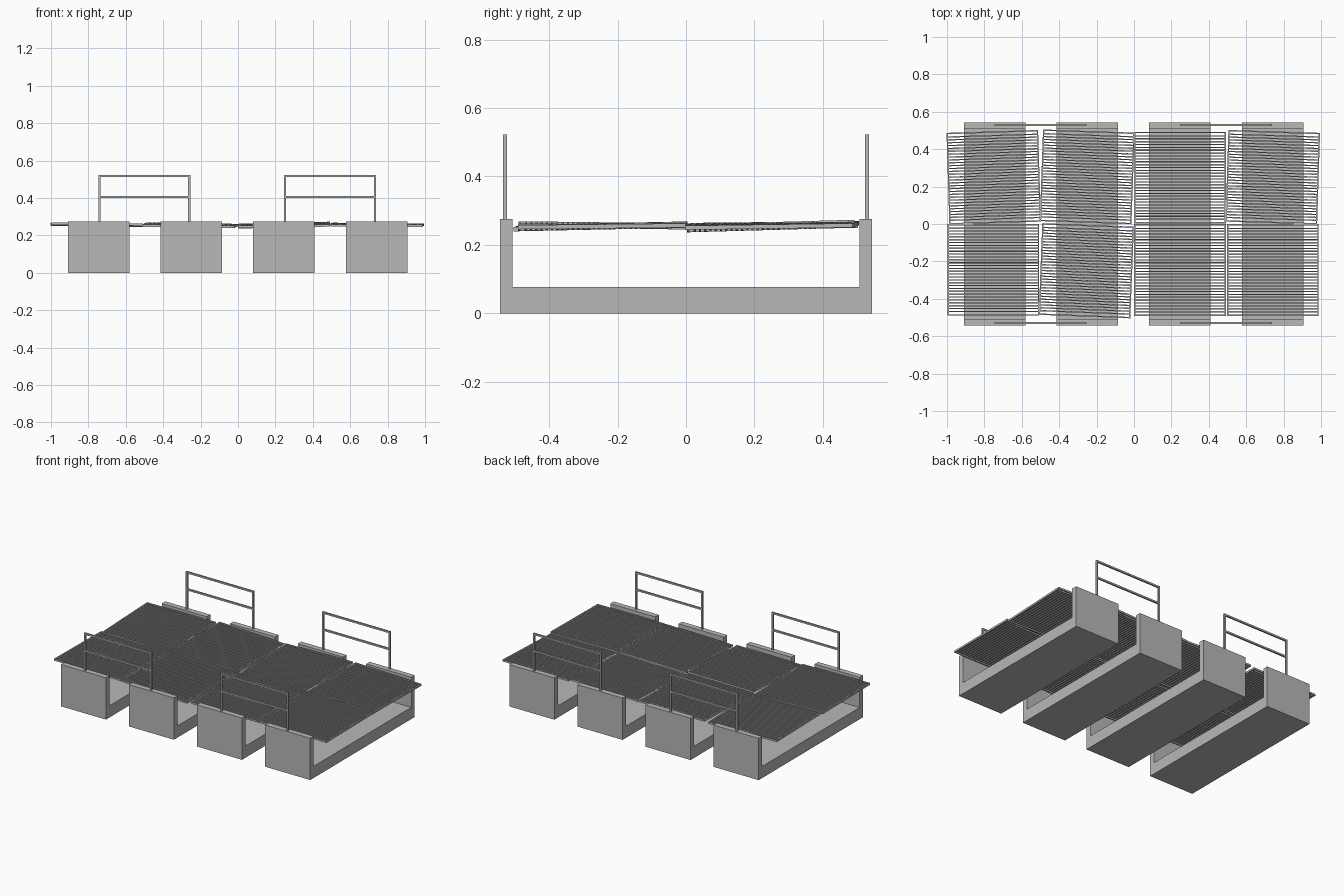
import bpy, bmesh, math
from mathutils import Matrix, Euler, Vector

if "Cube" in bpy.data.objects:
    bpy.data.objects.remove(bpy.data.objects["Cube"])

grey = bpy.data.materials.new("concrete grey")
grey.diffuse_color = (0.48, 0.48, 0.48, 1)
grey.use_nodes = True
grey.node_tree.nodes["Principled BSDF"].inputs["Base Color"].default_value = grey.diffuse_color


def add_box(bm, x0, x1, y0, y1, z0, z1):
    m = Matrix.Translation(((x0 + x1) / 2, (y0 + y1) / 2, (z0 + z1) / 2))
    m = m @ Matrix.Diagonal((x1 - x0, y1 - y0, z1 - z0, 1))
    bmesh.ops.create_cube(bm, size=1, matrix=m)


def finish(name, bm):
    mesh = bpy.data.meshes.new(name)
    bm.to_mesh(mesh)
    bm.free()
    mesh.materials.append(grey)
    ob = bpy.data.objects.new(name, mesh)
    bpy.context.collection.objects.link(ob)
    return ob


# U-shaped concrete channels: one profile in YZ, extruded along x
def channel(x0, x1):
    profile = [(-0.543, 0), (0.543, 0), (0.543, 0.275), (0.507, 0.275),
               (0.507, 0.077), (-0.507, 0.077), (-0.507, 0.275), (-0.543, 0.275)]
    bm = bmesh.new()
    face = bm.faces.new([bm.verts.new((x0, y, z)) for y, z in profile])
    ext = bmesh.ops.extrude_face_region(bm, geom=[face])
    moved = [g for g in ext["geom"] if isinstance(g, bmesh.types.BMVert)]
    bmesh.ops.translate(bm, verts=moved, vec=(x1 - x0, 0, 0))
    bmesh.ops.recalc_face_normals(bm, faces=bm.faces[:])
    finish("concrete_channel", bm)


for cx in (-0.745, -0.25, 0.245, 0.742):
    channel(cx - 0.164, cx + 0.164)


# Handrails: two posts, a top rail and a middle rail
def handrail(x0, x1, y):
    t = 0.011
    a, b = y - t / 2, y + t / 2
    bm = bmesh.new()
    for x in (x0, x1 - t):
        add_box(bm, x, x + t, a, b, 0.27, 0.523)
    for z in (0.523, 0.411):
        add_box(bm, x0 + t, x1 - t, a, b, z - t, z)
    finish("handrail", bm)


for side in (-1, 1):
    handrail(-0.747, -0.255, side * 0.529)
    handrail(0.246, 0.738, side * 0.529)


# Grating panel: a thin frame filled with narrow upright bars
def grate(x, y, z, rx, ry, rz):
    h, t, d, bars = 0.245, 0.007, 0.006, 30
    bm = bmesh.new()
    for s in (-1, 1):
        add_box(bm, s * (h - t / 2) - t / 2, s * (h - t / 2) + t / 2, -h, h, -d, d)
        add_box(bm, -h + t, h - t, s * (h - t / 2) - t / 2, s * (h - t / 2) + t / 2, -d, d)
    pitch = 2 * (h - t) / (bars + 1)
    for i in range(bars):
        c = -h + t + pitch * (i + 1)
        add_box(bm, -h + t, h - t, c - 0.0032, c + 0.0032, -d, d)
    ob = finish("grating_panel", bm)
    ob.location = (x, y, z)
    ob.rotation_euler = Euler([math.radians(v) for v in (rx, ry, rz)])


# Panels lie loosely, each a little tilted and turned: x, y, z, rx, ry, rz
panels = [
    (-0.750, 0.250, 0.256, 0.5, 0.5, 1.8),
    (-0.250, 0.252, 0.257, 0.6, 0.9, -2.0),
    (0.247, 0.248, 0.255, 1.6, -1.3, 0),
    (0.742, 0.250, 0.256, 0.8, 0.6, -1.8),
    (-0.752, -0.245, 0.257, -0.7, 0.7, 0),
    (-0.255, -0.250, 0.254, 1.2, 0.8, -2.2),
    (0.246, -0.246, 0.254, 1.0, -0.7, 0),
    (0.742, -0.246, 0.255, 0.6, 0.2, 0),
]
for p in panels:
    grate(*p)
